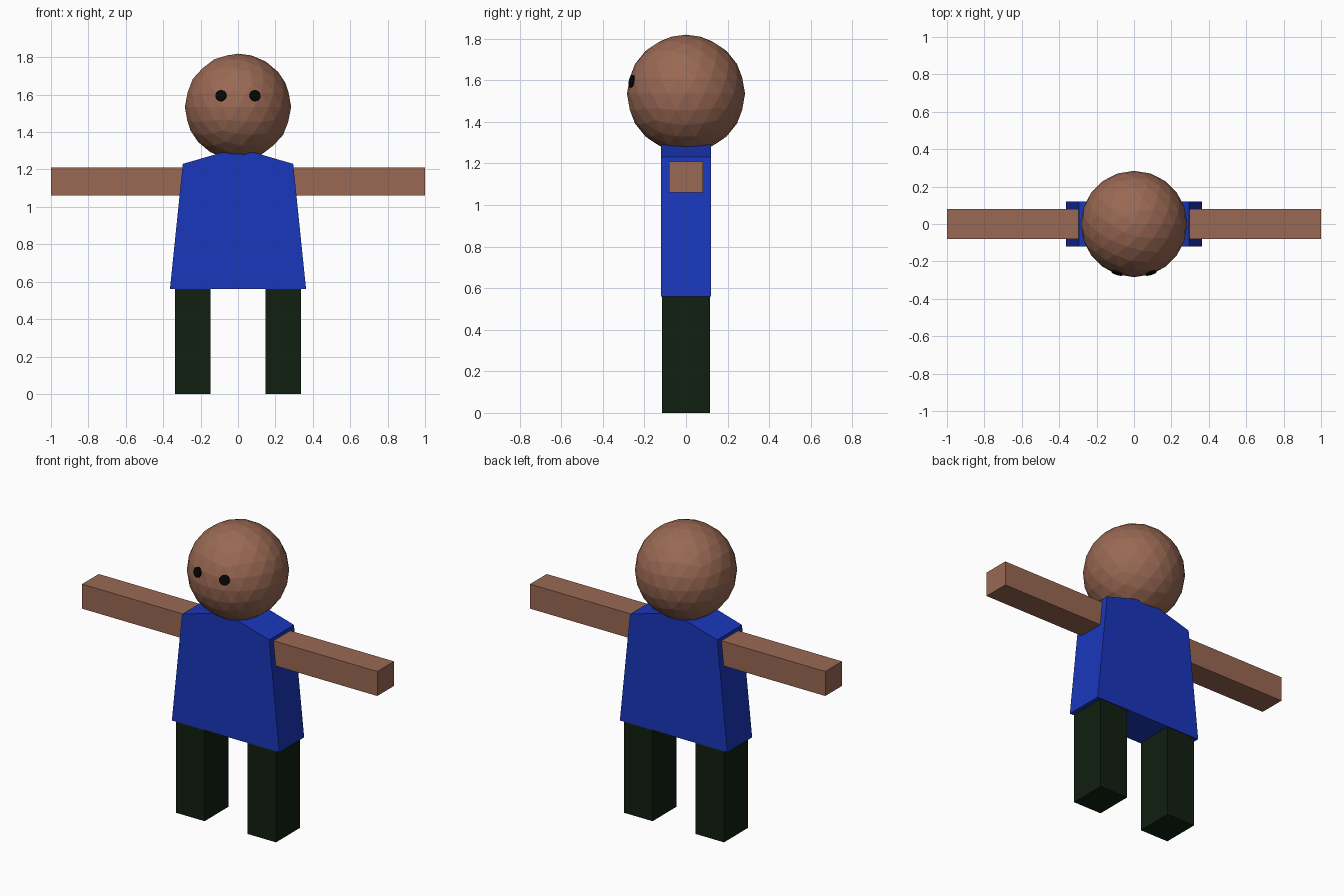
import bpy, bmesh
from mathutils import Vector

if "Cube" in bpy.data.objects:
    bpy.data.objects.remove(bpy.data.objects["Cube"])


def material(name, color):
    m = bpy.data.materials.new(name)
    m.diffuse_color = (*color, 1)
    m.use_nodes = True
    m.node_tree.nodes["Principled BSDF"].inputs["Base Color"].default_value = m.diffuse_color
    return m


SKIN = material("skin", (0.32, 0.14, 0.088))
SHIRT = material("shirt_blue", (0.01, 0.038, 0.5))
PANTS = material("dark_green", (0.005, 0.014, 0.005))
BLACK = material("black", (0.002, 0.002, 0.002))


def box(name, lo, hi, mat):
    lo, hi = Vector(lo), Vector(hi)
    bpy.ops.mesh.primitive_cube_add(size=1, location=(lo + hi) / 2)
    ob = bpy.context.object
    ob.name = name
    ob.scale = hi - lo
    ob.data.materials.append(mat)


# Head: faceted ball
HEAD = Vector((0, 0, 1.535))
R = 0.284
bpy.ops.mesh.primitive_ico_sphere_add(subdivisions=3, radius=R, location=HEAD)
head = bpy.context.object
head.name = "head"
head.data.materials.append(SKIN)

# Torso: tapered profile with sloping shoulders, extruded in depth
half = [(0.364, 0.56), (0.295, 1.23), (0.088, 1.29)]
profile = half + [(-x, z) for x, z in reversed(half)]
bm = bmesh.new()
face = bm.faces.new([bm.verts.new((x, -0.12, z)) for x, z in profile])
ext = bmesh.ops.extrude_face_region(bm, geom=[face])
bmesh.ops.translate(bm, vec=(0, 0.24, 0),
                    verts=[g for g in ext["geom"] if isinstance(g, bmesh.types.BMVert)])
bmesh.ops.recalc_face_normals(bm, faces=bm.faces)
mesh = bpy.data.meshes.new("torso")
bm.to_mesh(mesh)
bm.free()
mesh.materials.append(SHIRT)
bpy.context.collection.objects.link(bpy.data.objects.new("torso", mesh))

for side, s in (("left", 1), ("right", -1)):
    # Arm and leg
    ax = sorted((0.29 * s, 1.0 * s))
    box(side + "_arm", (ax[0], -0.081, 1.06), (ax[1], 0.081, 1.21), SKIN)
    lx = sorted((0.146 * s, 0.338 * s))
    box(side + "_leg", (lx[0], -0.115, 0), (lx[1], 0.115, 0.56), PANTS)

    # Eye: thin disc lying on the head
    n = Vector((0.092 * s, -0.263, 0.06)).normalized()
    bpy.ops.mesh.primitive_cylinder_add(vertices=24, radius=0.03, depth=0.02,
                                        location=HEAD + n * (R - 0.006),
                                        rotation=n.to_track_quat('Z', 'Y').to_euler())
    eye = bpy.context.object
    eye.name = side + "_eye"
    eye.data.materials.append(BLACK)
